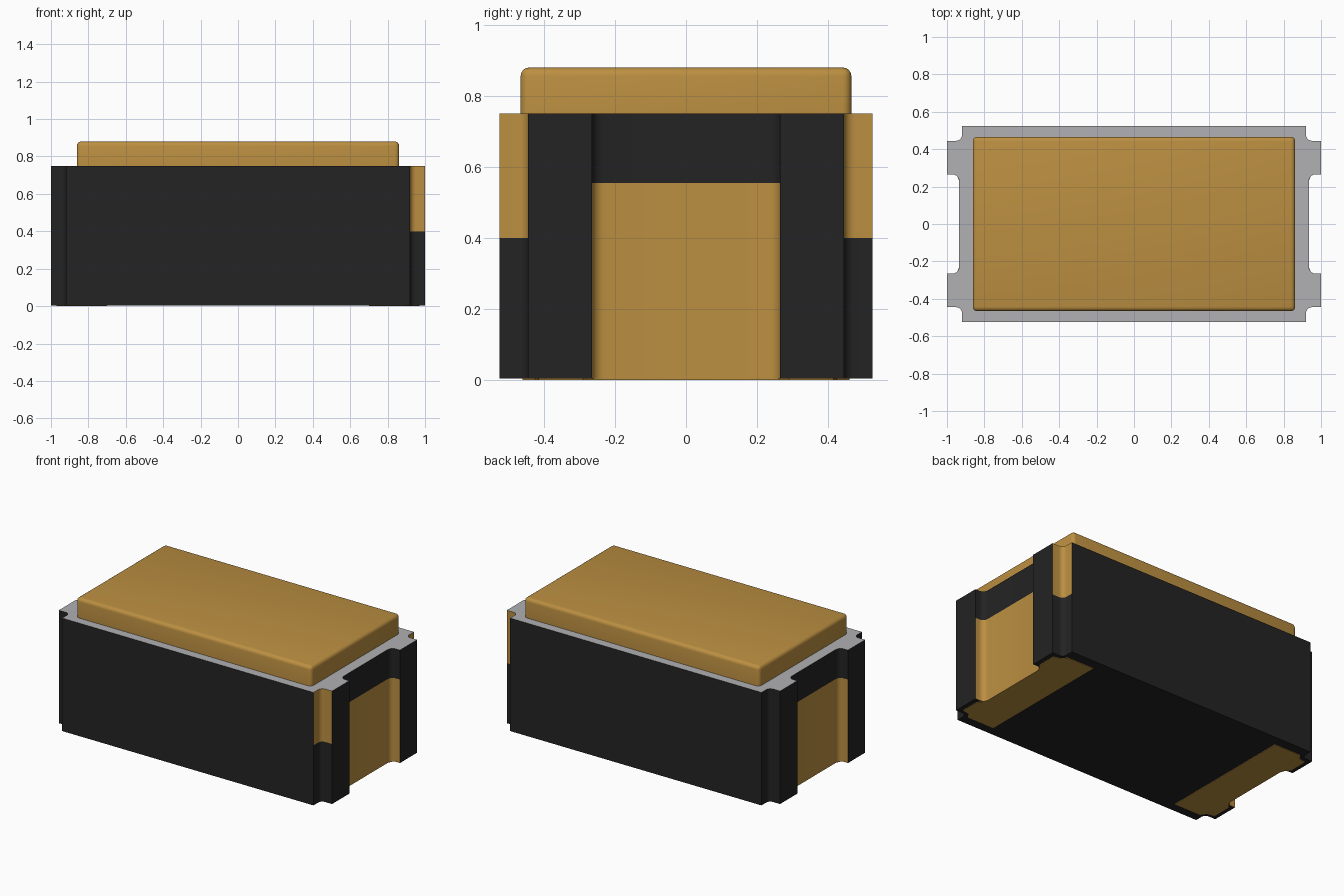
import bpy, bmesh, math

if "Cube" in bpy.data.objects:
    bpy.data.objects.remove(bpy.data.objects["Cube"])


def material(name, rgb):
    m = bpy.data.materials.new(name)
    m.diffuse_color = (*rgb, 1)
    m.use_nodes = True
    m.node_tree.nodes["Principled BSDF"].inputs["Base Color"].default_value = m.diffuse_color
    return m


BLACK = material("black ceramic", (0.017, 0.017, 0.017))
GOLD = material("gold plating", (0.50, 0.275, 0.053))
GREY = material("grey metal rim", (0.44, 0.44, 0.46))


def finish(name, bm, mats, angle=35):
    bmesh.ops.recalc_face_normals(bm, faces=bm.faces)
    mesh = bpy.data.meshes.new(name)
    bm.to_mesh(mesh)
    bm.free()
    for m in mats:
        mesh.materials.append(m)
    ob = bpy.data.objects.new(name, mesh)
    bpy.context.collection.objects.link(ob)
    bpy.ops.object.select_all(action='DESELECT')
    ob.select_set(True)
    bpy.context.view_layer.objects.active = ob
    bpy.ops.object.shade_smooth_by_angle(angle=math.radians(angle))
    return ob


def arc(cx, cy, r, a0, a1, n=5):
    return [(cx + r * math.cos(math.radians(a0 + (a1 - a0) * i / n)),
             cy + r * math.sin(math.radians(a0 + (a1 - a0) * i / n))) for i in range(n + 1)]


# Body outline: one quarter from the end groove to the corner notch, then mirrored
quarter = (arc(0.97, 0.230, 0.035, 180, 90) + [(1.0, 0.265), (1.0, 0.445)]
           + arc(0.95, 0.475, 0.03, 270, 180) + [(0.92, 0.525)])
half = quarter + [(-x, y) for x, y in reversed(quarter)]
outline = half + [(-x, -y) for x, y in half]

# Body: stacked wall bands, plated by position
levels = [0.003, 0.40, 0.555, 0.75]
bm = bmesh.new()
rings = [[bm.verts.new((x, y, z)) for x, y in outline] for z in levels]
count = len(outline)
for band in range(3):
    low, high = rings[band], rings[band + 1]
    for i in range(count):
        j = (i + 1) % count
        f = bm.faces.new((low[i], low[j], high[j], high[i]))
        c = f.calc_center_median()
        in_groove = abs(c.x) < 0.999 and abs(c.y) < 0.2655
        in_notch = 0.919 < c.x < 0.999 and 0.4449 < abs(c.y) < 0.5249
        if (in_groove and band < 2) or (in_notch and band > 0):
            f.material_index = 1
bm.faces.new(rings[0])
bm.faces.new(rings[-1]).material_index = 2
finish("body", bm, [BLACK, GOLD, GREY])

# Lid: box with rounded uprights and top edge, open where it sits on the rim
bm = bmesh.new()
bmesh.ops.create_cube(bm, size=1)
for v in bm.verts:
    v.co = (v.co.x * 1.724, v.co.y * 0.932, 0.815 + v.co.z * 0.13)
edges = [e for e in bm.edges if max(v.co.z for v in e.verts) > 0.8]
bmesh.ops.bevel(bm, geom=edges, offset=0.024, segments=4, profile=0.5, affect='EDGES')
bm.faces.ensure_lookup_table()
base = [f for f in bm.faces if all(v.co.z < 0.7501 for v in f.verts)]
bmesh.ops.delete(bm, geom=base, context='FACES')
finish("lid", bm, [GOLD], 40)

# Contact pads under both ends
pad_half = [(0.935, 0.23), (0.945, 0.256), (0.97, 0.29), (0.97, 0.415),
            (0.92, 0.425), (0.895, 0.46), (0.70, 0.46)]
pad = pad_half + [(x, -y) for x, y in reversed(pad_half)]
for side, name in ((1, "right_pad"), (-1, "left_pad")):
    bm = bmesh.new()
    face = bm.faces.new([bm.verts.new((side * x, y, 0)) for x, y in pad])
    up = bmesh.ops.extrude_face_region(bm, geom=[face])
    for v in up["geom"]:
        if isinstance(v, bmesh.types.BMVert):
            v.co.z = 0.003
    finish(name, bm, [GOLD])
